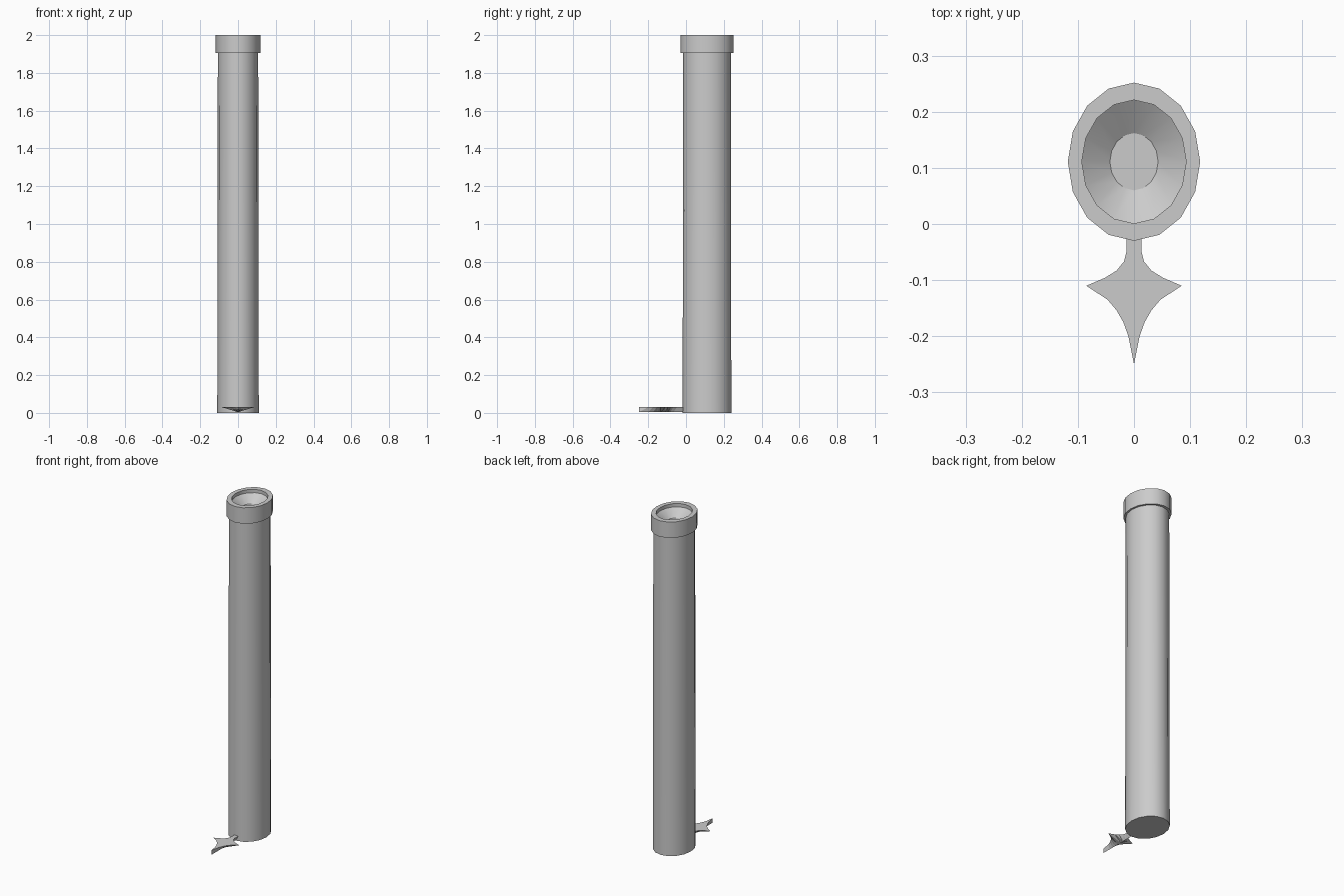
import bpy, bmesh
from math import cos, sin, tau

if "Cube" in bpy.data.objects:
    bpy.data.objects.remove(bpy.data.objects["Cube"])

SIDES = 16
CENTRE_Y = 0.111


def finish(bm, name, smooth=True):
    bmesh.ops.recalc_face_normals(bm, faces=bm.faces)
    mesh = bpy.data.meshes.new(name)
    bm.to_mesh(mesh)
    bm.free()
    obj = bpy.data.objects.new(name, mesh)
    bpy.context.collection.objects.link(obj)
    if smooth:
        bpy.ops.object.select_all(action='DESELECT')
        obj.select_set(True)
        bpy.context.view_layer.objects.active = obj
        bpy.ops.object.shade_smooth_by_angle(angle=0.6)
    return obj


def oval_lathe(name, profile):
    """Loft oval rings (x radius, y radius, z) and cap both ends."""
    bm = bmesh.new()
    rings = [[bm.verts.new((rx * cos(tau * i / SIDES),
                            CENTRE_Y + ry * sin(tau * i / SIDES), z))
              for i in range(SIDES)] for rx, ry, z in profile]
    for a, b in zip(rings, rings[1:]):
        for i in range(SIDES):
            j = (i + 1) % SIDES
            bm.faces.new((a[i], a[j], b[j], b[i]))
    bm.faces.new(rings[0])
    bm.faces.new(rings[-1])
    return finish(bm, name)


# Tall oval shaft, very slightly wider at the foot
oval_lathe("shaft", [(0.110, 0.129, 0.0), (0.107, 0.126, 1.91)])

# Collar with a recessed, funnel-shaped top
oval_lathe("collar", [(0.118, 0.141, 1.905), (0.118, 0.141, 2.0),
                      (0.093, 0.110, 2.0), (0.093, 0.110, 1.98),
                      (0.043, 0.051, 1.94)])

# Pointed foot ornament: flat on top, narrowing to a keel underneath
half = [(0.0, -0.25), (0.010, -0.2), (0.019, -0.175), (0.031, -0.154),
        (0.047, -0.135), (0.085, -0.11), (0.052, -0.096), (0.031, -0.083),
        (0.018, -0.067), (0.013, -0.048), (0.013, 0.0)]
bm = bmesh.new()
keel = [bm.verts.new((0, y, 0.004)) for _, y in half]
right = [bm.verts.new((x, y, 0.03)) for x, y in half]
left = [right[0]] + [bm.verts.new((-x, y, 0.03)) for x, y in half[1:]]
bm.faces.new(right + left[:0:-1])
# each facet drops from the outline to the centre line
for side in (right, left):
    for i in range(len(half) - 1):
        bm.faces.new((side[i], side[i + 1], keel[i]))
        bm.faces.new((side[i + 1], keel[i + 1], keel[i]))
bm.faces.new((right[-1], left[-1], keel[-1]))
finish(bm, "foot_ornament", smooth=False)
